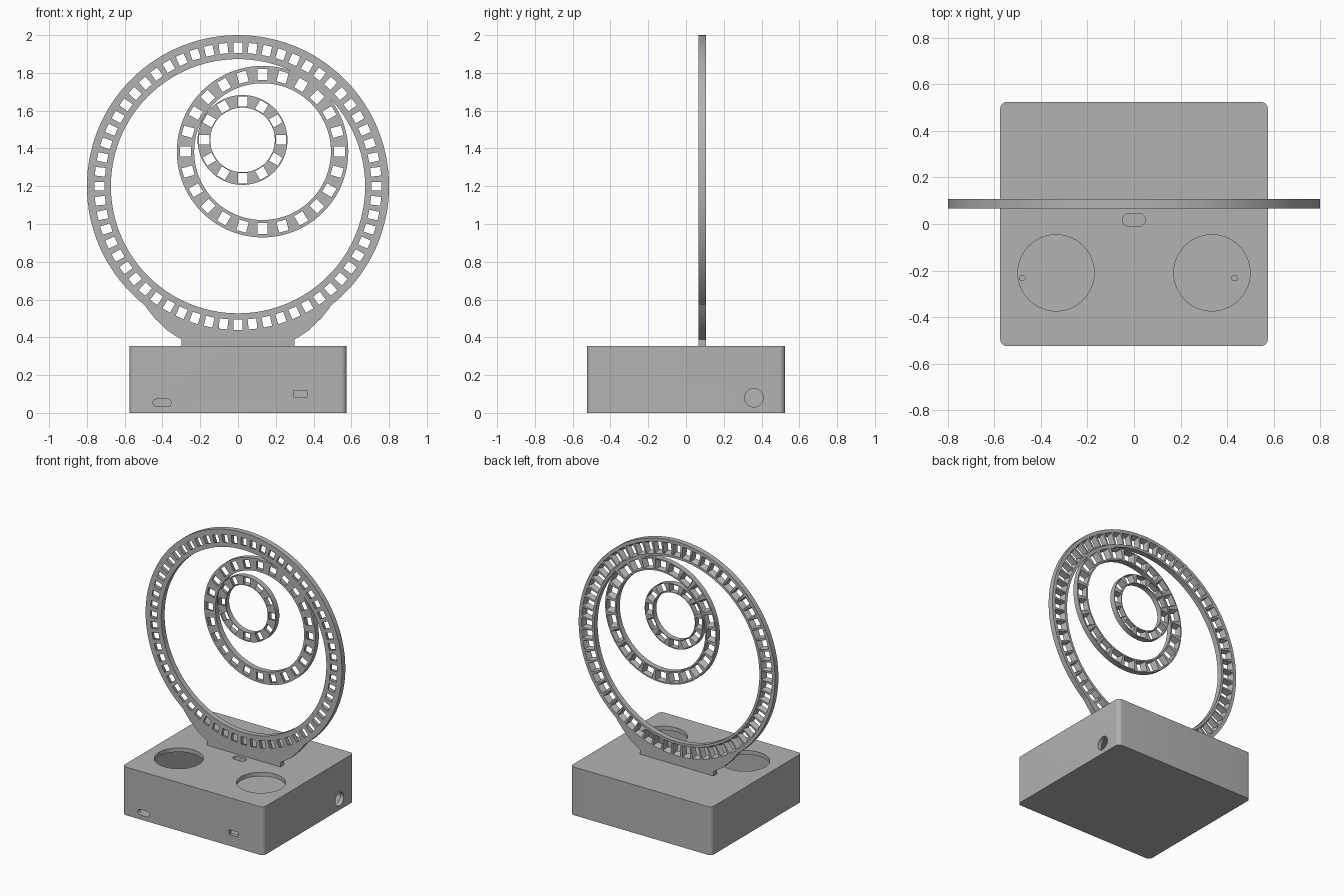
import bpy, bmesh, math
from mathutils import Matrix, Vector

if "Cube" in bpy.data.objects:
    bpy.data.objects.remove(bpy.data.objects["Cube"], do_unlink=True)

grey = bpy.data.materials.new("plain grey")
grey.use_nodes = True
grey.diffuse_color = (0.45, 0.45, 0.45, 1)
grey.node_tree.nodes["Principled BSDF"].inputs["Base Color"].default_value = grey.diffuse_color

Y_FRONT, Y_BACK = 0.067, 0.107      # ring plate
TOP, WALL = 0.355, 0.03             # base box


def finish(name, bm):
    bmesh.ops.recalc_face_normals(bm, faces=bm.faces)
    mesh = bpy.data.meshes.new(name)
    bm.to_mesh(mesh)
    bm.free()
    mesh.materials.append(grey)
    obj = bpy.data.objects.new(name, mesh)
    bpy.context.collection.objects.link(obj)
    return obj


def prism(name, points, offset):
    """Extrude a closed outline of 3D points along an offset."""
    bm = bmesh.new()
    face = bm.faces.new([bm.verts.new(p) for p in points])
    extruded = bmesh.ops.extrude_face_region(bm, geom=[face])["geom"]
    verts = [v for v in extruded if isinstance(v, bmesh.types.BMVert)]
    bmesh.ops.translate(bm, verts=verts, vec=offset)
    return finish(name, bm)


def rounded(cx, cy, hx, hy, r, steps=8):
    """Outline of a rounded rectangle; r equal to both halves gives a circle."""
    pts = []
    for q, (sx, sy) in enumerate([(1, 1), (-1, 1), (-1, -1), (1, -1)]):
        for i in range(steps + 1):
            a = math.pi / 2 * (q + i / steps)
            p = (cx + sx * (hx - r) + r * math.cos(a), cy + sy * (hy - r) + r * math.sin(a))
            if not pts or math.dist(p, pts[-1]) > 1e-4:
                pts.append(p)
    if math.dist(pts[0], pts[-1]) < 1e-4:
        pts.pop()
    return pts


def cut(obj, cutter):
    mod = obj.modifiers.new("cut", "BOOLEAN")
    mod.operation, mod.solver, mod.object = "DIFFERENCE", "EXACT", cutter
    bpy.context.view_layer.update()
    graph = bpy.context.evaluated_depsgraph_get()
    mesh = bpy.data.meshes.new_from_object(obj.evaluated_get(graph))
    obj.modifiers.clear()
    obj.data = mesh
    bpy.data.objects.remove(cutter, do_unlink=True)


def smooth(obj):
    bpy.ops.object.select_all(action="DESELECT")
    obj.select_set(True)
    bpy.context.view_layer.objects.active = obj
    bpy.ops.object.shade_smooth_by_angle(angle=math.radians(30))


def ring(name, cx, cz, inner, outer, count, front, back, mid, segs):
    """Flat ring pierced by windows that flare toward the back."""
    bm = bmesh.new()
    loops = []
    for r, y in [(inner, Y_FRONT), (outer, Y_FRONT), (outer, Y_BACK), (inner, Y_BACK)]:
        loops.append([bm.verts.new((cx + r * math.sin(math.tau * i / segs), y,
                                    cz + r * math.cos(math.tau * i / segs)))
                      for i in range(segs)])
    for k in range(4):
        a, b = loops[k], loops[(k + 1) % 4]
        for i in range(segs):
            j = (i + 1) % segs
            bm.faces.new((a[i], a[j], b[j], b[i]))
    obj = finish(name, bm)

    # window cutters, run slightly past both faces of the ring
    bm = bmesh.new()
    for i in range(count):
        a = math.tau * i / count
        tangent = Vector((math.cos(a), 0, -math.sin(a)))
        radial = Vector((math.sin(a), 0, math.cos(a)))
        ends = []
        for t in (-0.1, 1.1):
            w = front[0] + t * (back[0] - front[0])
            h = front[1] + t * (back[1] - front[1])
            c = Vector((cx, Y_FRONT + t * (Y_BACK - Y_FRONT), cz)) + radial * mid
            ends.append([bm.verts.new(c + tangent * w / 2 * sx + radial * h / 2 * sz)
                         for sx, sz in [(-1, -1), (1, -1), (1, 1), (-1, 1)]])
        p, q = ends
        bm.faces.new(p)
        bm.faces.new(q[::-1])
        for k in range(4):
            m = (k + 1) % 4
            bm.faces.new((p[k], p[m], q[m], q[k]))
    cut(obj, finish("window_cutter", bm))
    smooth(obj)


# three nested rings
ring("outer_ring", 0, 1.2, 0.673, 0.8, 60, (0.046, 0.054), (0.064, 0.085), 0.733, 120)
ring("middle_ring", 0.13, 1.383, 0.362, 0.454, 24, (0.052, 0.058), (0.085, 0.072), 0.408, 96)
ring("inner_ring", 0.024, 1.445, 0.171, 0.238, 12, (0.05, 0.054), (0.078, 0.056), 0.203, 72)

# foot that joins the outer ring to the base
side = [(0.3, TOP - 0.01), (0.3, 0.388), (0.375, 0.437), (0.44, 0.5), (0.48, 0.55)]
half_angle = math.radians(39.5)
arc = [(0.795 * math.sin(half_angle * (1 - i / 12)), 1.2 - 0.795 * math.cos(half_angle * (1 - i / 12)))
       for i in range(25)]
outline = side + arc + [(-x, z) for x, z in reversed(side)]
smooth(prism("ring_foot", [(x, Y_FRONT, z) for x, z in outline], (0, Y_BACK - Y_FRONT, 0)))

# hollow base box
base = prism("base_box", [(x, y, 0) for x, y in rounded(0, 0, 0.575, 0.525, 0.03)], (0, 0, TOP))
cut(base, prism("cavity", [(x, y, WALL) for x, y in
                           rounded(0, 0, 0.575 - WALL, 0.525 - WALL, 0.01)], (0, 0, TOP - 2 * WALL)))

# top openings: two round wells and a cable slot
for cx, cy, hx, hy in [(-0.335, -0.21, 0.164, 0.164), (0.335, -0.21, 0.164, 0.164),
                       (0, 0.018, 0.05, 0.027)]:
    pts = rounded(cx, cy, hx, hy, hy, 12)
    cut(base, prism("top_hole", [(x, y, TOP - 2 * WALL) for x, y in pts], (0, 0, 0.1)))

# front sockets
for cx, cz, hx, hz, r in [(-0.402, 0.053, 0.048, 0.02, 0.02), (0.33, 0.101, 0.036, 0.017, 0.002)]:
    pts = rounded(cx, cz, hx, hz, r)
    cut(base, prism("front_hole", [(x, -0.6, z) for x, z in pts], (0, 0.12, 0)))

# round socket on the left side
pts = rounded(0.36, 0.08, 0.049, 0.049, 0.049)
cut(base, prism("side_hole", [(0.52, y, z) for y, z in pts], (0.1, 0, 0)))
smooth(base)

# small pegs on the inside floor
for name, x in [("right_peg", -0.48), ("left_peg", 0.432)]:
    pts = rounded(x, -0.232, 0.014, 0.014, 0.014, 4)
    smooth(prism(name, [(px, py, WALL - 0.005) for px, py in pts], (0, 0, 0.04)))
